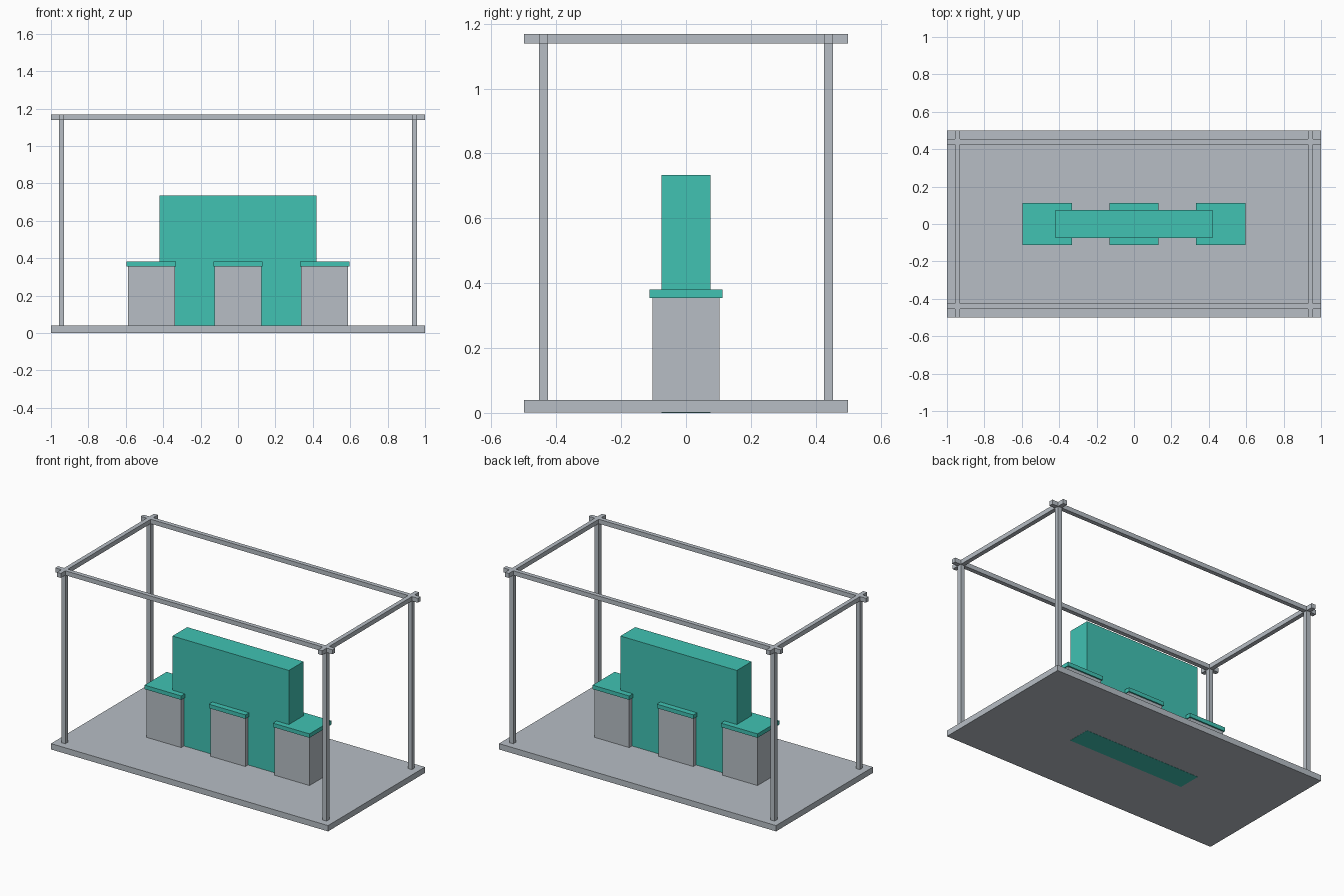
import bpy
import bmesh
from mathutils import Vector

if "Cube" in bpy.data.objects:
    bpy.data.objects.remove(bpy.data.objects["Cube"], do_unlink=True)


def make_material(name, colour):
    mat = bpy.data.materials.new(name)
    mat.use_nodes = True
    mat.diffuse_color = colour
    mat.node_tree.nodes["Principled BSDF"].inputs["Base Color"].default_value = colour
    return mat


grey = make_material("light grey", (0.474, 0.515, 0.558, 1))
teal = make_material("teal", (0.052, 0.54, 0.45, 1))


def box(name, mat, x, y, z):
    """Box from (min, max) pairs along each axis."""
    low, high = (Vector(p) for p in zip(x, y, z))
    bm = bmesh.new()
    bmesh.ops.create_cube(bm, size=1)
    bmesh.ops.scale(bm, vec=high - low, verts=bm.verts)
    mesh = bpy.data.meshes.new(name)
    bm.to_mesh(mesh)
    bm.free()
    mesh.materials.append(mat)
    obj = bpy.data.objects.new(name, mesh)
    obj.location = (low + high) / 2
    bpy.context.collection.objects.link(obj)
    return obj


def around(centre, half):
    return (centre - half, centre + half)


FLOOR, BEAM_LOW, TOP = 0.039, 1.139, 1.168
POST_X, POST_Y, BAR = 0.943, 0.44, 0.014

# Floor slab, and the wall that runs down through it
box("floor_slab", grey, (-1, 1), (-0.5, 0.5), (0.001, FLOOR))
box("centre_wall", teal, around(0, 0.42), around(0, 0.076), (0, 0.734))

# Three pedestals with overhanging caps
for side, x in (("right", -0.463), ("middle", 0), ("left", 0.463)):
    box(side + "_pedestal", grey, around(x, 0.126), around(0, 0.104), (FLOOR, 0.355))
    box(side + "_pedestal_cap", teal, around(x, 0.132), around(0, 0.113), (0.355, 0.381))

# Corner posts
for side, x in (("right", -POST_X), ("left", POST_X)):
    for end, y in (("front", -POST_Y), ("back", POST_Y)):
        box(f"{end}_{side}_post", grey, around(x, BAR), around(y, BAR), (FLOOR, BEAM_LOW))

# Roof beams crossing at the corners
for end, y in (("front", -POST_Y), ("back", POST_Y)):
    box(end + "_roof_beam", grey, (-1, 1), around(y, BAR), (BEAM_LOW, TOP))
for side, x in (("right", -POST_X), ("left", POST_X)):
    box(side + "_roof_beam", grey, around(x, BAR), (-0.5, 0.5), (BEAM_LOW, TOP))
